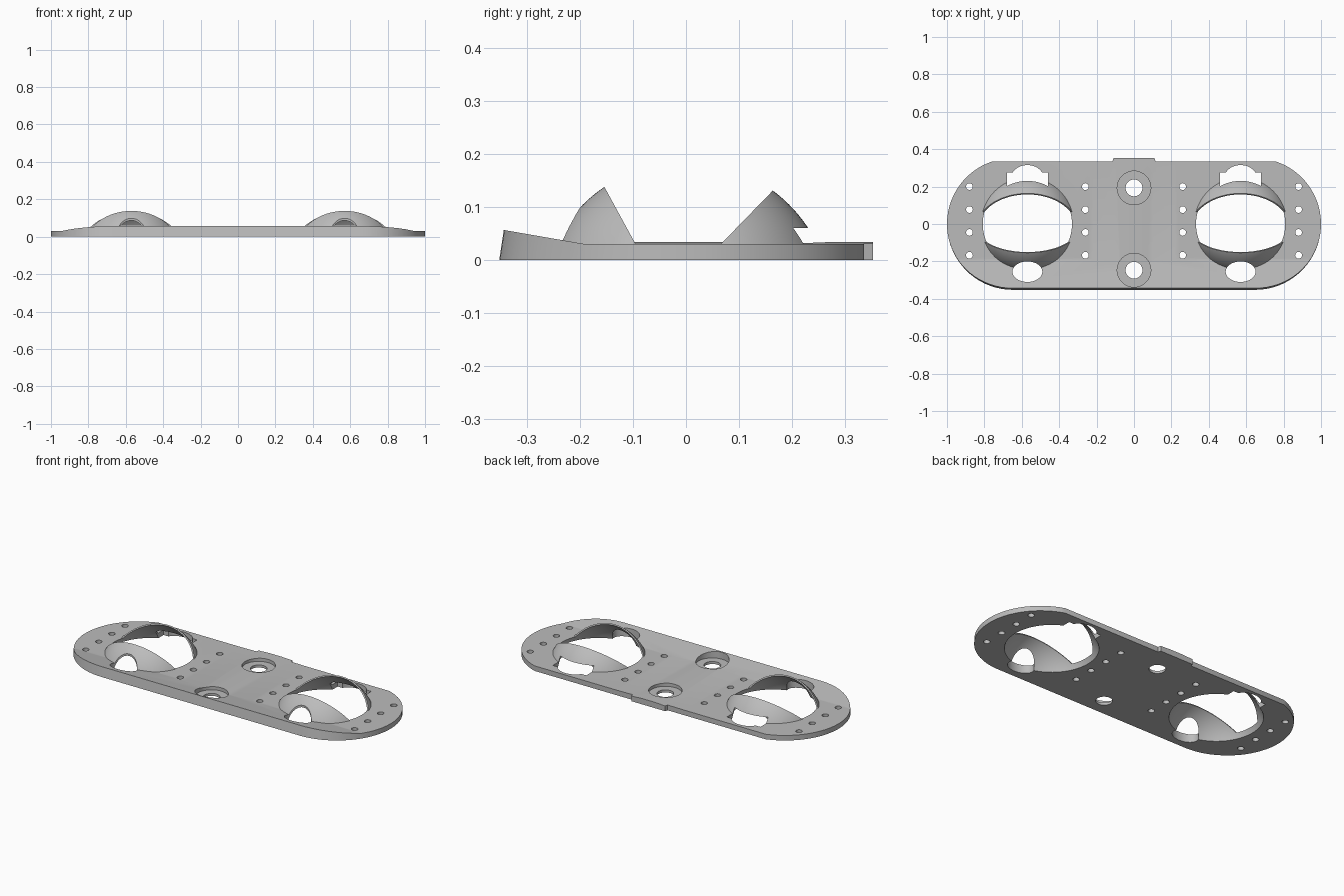
import bpy, bmesh, math
from mathutils import Matrix

if "Cube" in bpy.data.objects:
    bpy.data.objects.remove(bpy.data.objects["Cube"])

grey = bpy.data.materials.new("plain grey")
grey.use_nodes = True
colour = (0.5, 0.5, 0.5, 1)
grey.diffuse_color = colour
grey.node_tree.nodes["Principled BSDF"].inputs["Base Color"].default_value = colour


def finish(name, bm):
    bmesh.ops.recalc_face_normals(bm, faces=bm.faces)
    mesh = bpy.data.meshes.new(name)
    bm.to_mesh(mesh)
    bm.free()
    mesh.materials.append(grey)
    obj = bpy.data.objects.new(name, mesh)
    bpy.context.collection.objects.link(obj)
    return obj


def prism(name, profile, axis, lo, hi):
    """Extrude a 2D profile along one axis; the profile uses the other two in order."""
    bm = bmesh.new()

    def place(p):
        co = list(p)
        co.insert("xyz".index(axis), lo)
        return co
    face = bm.faces.new([bm.verts.new(place(p)) for p in profile])
    step = [0, 0, 0]
    step["xyz".index(axis)] = hi - lo
    out = bmesh.ops.extrude_face_region(bm, geom=[face])
    bmesh.ops.translate(bm, vec=step, verts=[g for g in out["geom"] if isinstance(g, bmesh.types.BMVert)])
    return finish(name, bm)


def ellipse(x, y, rx, ry, n=40):
    return [(x + rx * math.cos(2 * math.pi * i / n), y + ry * math.sin(2 * math.pi * i / n)) for i in range(n)]


def ball(name, x, radius):
    bm = bmesh.new()
    bmesh.ops.create_uvsphere(bm, u_segments=96, v_segments=64, radius=radius,
                              matrix=Matrix.Translation((x, 0, -0.09)))
    return finish(name, bm)


def combine(target, tool, operation):
    """Apply one boolean and discard the tool."""
    mod = target.modifiers.new("join", "BOOLEAN")
    mod.operation, mod.object, mod.solver = operation, tool, "EXACT"
    bpy.context.view_layer.objects.active = target
    bpy.ops.object.modifier_apply(modifier=mod.name)
    bpy.data.objects.remove(tool)


# Plate body: flat with a rising front lip
plate = prism("mask_plate", [(-0.5, 0), (0.5, 0), (0.5, 0.03), (-0.19, 0.03), (-0.5, 0.084)], "x", -1.2, 1.2)

# Gentle ridge along the middle
half = [(0.22, 0.03), (0.1, 0.0315), (0.04, 0.0345)]
ridge = prism("ridge", [(-0.22, 0.02), (0.22, 0.02)] + half + [(-x, z) for x, z in reversed(half)], "y", -0.3, 0.45)
combine(plate, ridge, "UNION")

# Rounded outline, flat at the back with a small tab, leaning slightly at the front
R, END, BACK = 0.352, 0.648, 0.335
top = math.asin(BACK / R)
arc = [-math.pi / 2 + (top + math.pi / 2) * i / 32 for i in range(33)]
right = [(END + R * math.cos(a), R * math.sin(a)) for a in arc]
right += [(0.115, BACK), (0.11, 0.352)]
outline = prism("outline", right + [(-x, y) for x, y in reversed(right)], "z", -0.06, 0.12)
for v in outline.data.vertices:
    if v.co.y < 0:
        v.co.y *= 1 - 0.43 * v.co.z
combine(plate, outline, "INTERSECT")

for side in (-1, 1):
    cx = 0.57 * side
    # Domed eye guard, split into front and back hoods
    dome = ball("eye_guard", cx, 0.275)
    split = prism("split", [(-0.5, -0.5), (0.5, -0.5), (0.5, 0.01), (0.046, 0.01), (0.26, 0.23),
                            (-0.204, 0.23), (-0.084, 0.01), (-0.5, 0.01)], "x", cx - 0.4, cx + 0.4)
    combine(dome, split, "DIFFERENCE")
    combine(plate, dome, "UNION")
    combine(plate, ball("hollow", cx, 0.267), "DIFFERENCE")
    # Front oval opening, and a back opening with side notches
    combine(plate, prism("front_oval", ellipse(cx, -0.255, 0.08, 0.055), "z", -0.1, 0.3), "DIFFERENCE")
    combine(plate, prism("back_oval", ellipse(cx, 0.25, 0.085, 0.065), "z", -0.1, 0.0601), "DIFFERENCE")
    notch = [(cx - 0.11, 0.203), (cx + 0.11, 0.203), (cx + 0.11, 0.275), (cx - 0.11, 0.275)]
    combine(plate, prism("notch", notch, "z", -0.1, 0.06), "DIFFERENCE")
    # Rows of small holes
    for x in (0.26, 0.88):
        for y in (0.2, 0.077, -0.045, -0.167):
            combine(plate, prism("pin", ellipse(x * side, y, 0.018, 0.018, 20), "z", -0.1, 0.2), "DIFFERENCE")

# Counterbored screw holes on the centre line
for y in (0.193, -0.247):
    combine(plate, prism("bore", ellipse(0, y, 0.09, 0.09), "z", 0.015, 0.2), "DIFFERENCE")
    combine(plate, prism("screw", ellipse(0, y, 0.045, 0.045), "z", -0.1, 0.2), "DIFFERENCE")

bpy.ops.object.select_all(action="DESELECT")
plate.select_set(True)
bpy.context.view_layer.objects.active = plate
bpy.ops.object.shade_smooth_by_angle(angle=math.radians(25))
